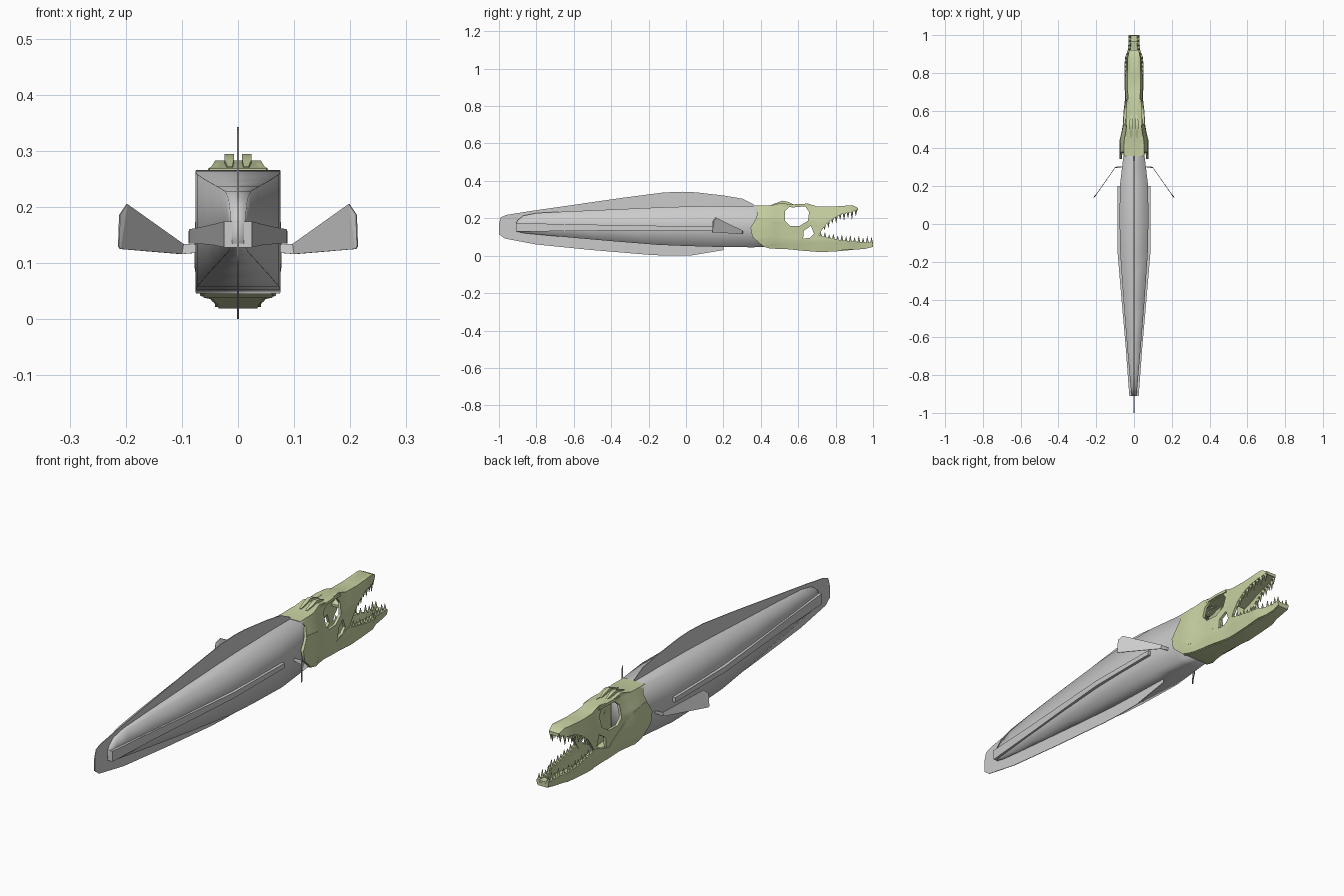
import bpy, bmesh, math
from mathutils import Vector, Matrix

if "Cube" in bpy.data.objects:
    bpy.data.objects.remove(bpy.data.objects["Cube"])


def material(name, rgb):
    m = bpy.data.materials.new(name)
    m.diffuse_color = (*rgb, 1)
    m.use_nodes = True
    m.node_tree.nodes["Principled BSDF"].inputs["Base Color"].default_value = m.diffuse_color
    return m


GREY = material("grey_skin", (0.60, 0.60, 0.60))
BONE = material("pale_green_bone", (0.57, 0.64, 0.36))


def lerp(table, t):
    """Piecewise linear lookup in a list of (position, value)."""
    if t <= table[0][0]:
        return table[0][1]
    for (a, va), (b, vb) in zip(table, table[1:]):
        if t <= b:
            return va + (vb - va) * (t - a) / (b - a)
    return table[-1][1]


def finish(name, bm, mat, angle=None, mirror=False):
    bmesh.ops.recalc_face_normals(bm, faces=bm.faces)
    me = bpy.data.meshes.new(name)
    bm.to_mesh(me)
    bm.free()
    me.materials.append(mat)
    ob = bpy.data.objects.new(name, me)
    bpy.context.collection.objects.link(ob)
    if mirror:
        ob.modifiers.new("mirror", 'MIRROR')
    if angle:
        bpy.ops.object.select_all(action='DESELECT')
        ob.select_set(True)
        bpy.context.view_layer.objects.active = ob
        bpy.ops.object.shade_smooth_by_angle(angle=math.radians(angle))
    return ob


def loft(name, sections, mat, angle=None, mirror=False):
    """Skin equal-length closed sections and cap both ends."""
    bm = bmesh.new()
    rings = [[bm.verts.new(p) for p in s] for s in sections]
    for a, b in zip(rings, rings[1:]):
        for i in range(len(a)):
            j = (i + 1) % len(a)
            bm.faces.new((a[i], a[j], b[j], b[i]))
    bm.faces.new(rings[0])
    bm.faces.new(rings[-1])
    return finish(name, bm, mat, angle, mirror)


def box_section(y, x0, x1, z0, z1):
    return [(x0, y, z0), (x1, y, z0), (x1, y, z1), (x0, y, z1)]


def plate(name, loops, half_thick, mat, width=None, angle=None):
    """Filled side profile (y, z) with holes; width(y, z) bends it outwards and mirrors it."""
    cu = bpy.data.curves.new(name + "_profile", 'CURVE')
    cu.dimensions, cu.fill_mode, cu.extrude = '2D', 'BOTH', half_thick
    for pts in loops:
        sp = cu.splines.new('POLY')
        sp.points.add(len(pts) - 1)
        for p, (u, v) in zip(sp.points, pts):
            p.co = (u, v, 0, 1)
        sp.use_cyclic_u = True
    helper = bpy.data.objects.new(name + "_helper", cu)
    bpy.context.collection.objects.link(helper)
    dg = bpy.context.evaluated_depsgraph_get()
    me = bpy.data.meshes.new_from_object(helper.evaluated_get(dg))
    bpy.data.objects.remove(helper)
    bm = bmesh.new()
    bm.from_mesh(me)
    bmesh.ops.remove_doubles(bm, verts=bm.verts, dist=1e-5)
    if width:
        cuts = [((0.36 + 0.04 * i, 0, 0), (1, 0, 0)) for i in range(17)]
        cuts += [((0, 0.06 + 0.035 * i, 0), (0, 1, 0)) for i in range(7)]
        for co, no in cuts:
            bmesh.ops.bisect_plane(bm, geom=bm.verts[:] + bm.edges[:] + bm.faces[:],
                                   plane_co=co, plane_no=no)
    for v in bm.verts:
        u, w, d = v.co
        v.co = ((width(u, w) if width else 0) + d, u, w)
    return finish(name, bm, mat, angle, bool(width))


# ---- body: boxy section tapering to the tail
BODY = [(0.45, 0.050, 0.048, 0.262), (0.36, 0.056, 0.045, 0.266), (0.20, 0.075, 0.046, 0.266),
        (0.0, 0.076, 0.052, 0.263), (-0.15, 0.073, 0.058, 0.258), (-0.40, 0.056, 0.078, 0.247),
        (-0.65, 0.036, 0.100, 0.236), (-0.80, 0.023, 0.114, 0.228), (-0.87, 0.017, 0.121, 0.214),
        (-0.90, 0.014, 0.128, 0.190), (-0.91, 0.011, 0.135, 0.172)]
body = loft("body", [[(-w, y, a), (w, y, a), (w, y, (a + b) / 2), (w, y, b), (-w, y, b),
                      (-w, y, (a + b) / 2)] for y, w, a, b in BODY], GREY, 100)

# ---- side ridges running along the flanks
RIDGE = [(0.20, 0.088, 0.135, 0.156), (-0.15, 0.087, 0.135, 0.160), (-0.40, 0.066, 0.134, 0.164),
         (-0.65, 0.044, 0.132, 0.169), (-0.91, 0.025, 0.128, 0.174)]
loft("side_ridge", [box_section(y, 0, w, a, b) for y, w, a, b in RIDGE], GREY, 30, True)

# ---- continuous fin around back, tail and belly
plate("median_fin", [[(0.36, 0.275), (0.30, 0.305), (0.20, 0.322), (0.05, 0.339), (-0.02, 0.342),
                      (-0.12, 0.338), (-0.35, 0.308), (-0.60, 0.272), (-0.85, 0.236), (-0.96, 0.218),
                      (-0.99, 0.205), (-1.0, 0.17), (-1.0, 0.115), (-0.97, 0.092), (-0.80, 0.060),
                      (-0.50, 0.030), (-0.20, 0.005), (-0.10, 0.0), (0.02, 0.0), (0.20, 0.030),
                      (0.20, 0.10), (0.36, 0.20)]], 0.0015, GREY)

# ---- fan-shaped pectoral fins on short stalks
FIN = [((0.055, 0.302, 0.132), (0.055, 0.302, 0.120)), ((0.097, 0.300, 0.134), (0.100, 0.296, 0.116)),
       ((0.197, 0.158, 0.205), (0.209, 0.140, 0.125)), ((0.210, 0.143, 0.186), (0.212, 0.140, 0.130))]
bm = bmesh.new()
for n in range(3):
    quad = [FIN[n][0], FIN[n][1], FIN[n + 1][1], FIN[n + 1][0]]
    bm.faces.new([bm.verts.new(p) for p in quad])
bmesh.ops.remove_doubles(bm, verts=bm.verts, dist=1e-5)
bmesh.ops.solidify(bm, geom=bm.faces[:], thickness=0.003)
finish("pectoral_fin", bm, GREY, None, True)

# ---- skull: bent side plates with eye and cheek openings
WIDE = [(0.34, 0.070), (0.45, 0.069), (0.50, 0.053), (0.60, 0.047), (0.67, 0.038),
        (0.72, 0.042), (0.88, 0.041), (0.93, 0.022), (1.0, 0.022)]
TOP = [(0.36, 0.268), (0.46, 0.270), (0.51, 0.283), (0.57, 0.272), (0.65, 0.279),
       (0.70, 0.264), (0.78, 0.262), (0.89, 0.270), (0.92, 0.255)]


def skull_width(y, z):
    return lerp(WIDE, y) * lerp([(0.19, 1), (0.27, 0.66)], z)


def jaw_width(y, z):
    return (lerp(WIDE, y) + 0.002) * lerp([(0.02, 0.78), (0.08, 1), (0.15, 1), (0.22, 0.93)], z)


EYE = [(0.53, 0.24), (0.555, 0.262), (0.636, 0.265), (0.658, 0.235), (0.652, 0.187),
       (0.61, 0.16), (0.555, 0.16), (0.53, 0.187)]
GAP = [(0.63, 0.134), (0.668, 0.16), (0.684, 0.118), (0.663, 0.096), (0.626, 0.091)]
plate("skull_side", [TOP + [(0.915, 0.245), (0.88, 0.232), (0.83, 0.222), (0.79, 0.202),
                            (0.75, 0.170), (0.725, 0.135), (0.70, 0.09), (0.60, 0.07), (0.45, 0.08),
                            (0.37, 0.11), (0.345, 0.15), (0.375, 0.20), (0.385, 0.24)], EYE, GAP],
      0.006, BONE, skull_width, 50)

# ---- skull roof and palate
roof = [(y, skull_width(y, z) + 0.004, z) for y, z in TOP]
loft("skull_roof", [box_section(y, -w, w, z - 0.014, z) for y, w, z in roof], BONE, 40)
PALATE = [(0.70, 0.185), (0.78, 0.212), (0.83, 0.226), (0.88, 0.236), (0.92, 0.244)]
loft("palate", [box_section(y, -lerp(WIDE, y) * 0.85, lerp(WIDE, y) * 0.85, z, z + 0.010)
                for y, z in PALATE], BONE, 40)

# ---- brow knobs and cheek flares
BROW = [(0.455, 0.006, 0.272), (0.49, 0.011, 0.284), (0.515, 0.011, 0.294),
        (0.545, 0.010, 0.288), (0.575, 0.005, 0.274)]
loft("brow_knob", [box_section(y, 0.013 - w / 2, 0.013 + w, 0.262, z) for y, w, z in BROW],
     BONE, 40, True)
SHELF = [(0.46, 0.028, 0.264), (0.52, 0.036, 0.272), (0.60, 0.036, 0.276), (0.66, 0.032, 0.274)]
loft("brow_shelf", [box_section(y, 0.015, w + 0.006, z - 0.012, z) for y, w, z in SHELF],
     BONE, 40, True)

# ---- lower jaw: side plates and floor
JAW_TOP = [(0.70, 0.112), (0.76, 0.096), (0.83, 0.083), (0.90, 0.076), (0.96, 0.070), (1.0, 0.072)]
JAW_LOW = [(0.41, 0.052), (0.45, 0.041), (0.54, 0.038), (0.62, 0.030), (0.72, 0.022),
           (0.80, 0.026), (0.90, 0.035), (0.96, 0.040), (1.0, 0.050)]
plate("lower_jaw_side", [[(0.345, 0.15), (0.355, 0.10)] + JAW_LOW + JAW_TOP[::-1] +
                         [(0.685, 0.105), (0.655, 0.092), (0.61, 0.085), (0.59, 0.105), (0.56, 0.125),
                          (0.50, 0.165), (0.45, 0.195), (0.38, 0.205)]],
      0.006, BONE, jaw_width, 50)
loft("lower_jaw_floor", [box_section(y, -jaw_width(y, z), jaw_width(y, z), z - 0.003, z + 0.012)
                         for y, z in JAW_LOW], BONE, 40)
loft("jaw_tip", [box_section(y, -0.026, 0.026, z, 0.070)
                 for y, z in ((0.965, 0.040), (0.999, 0.050))], BONE, 40)


# ---- teeth
def teeth(name, line, width, count, y0, y1, size, sign):
    bm = bmesh.new()
    for i in range(count):
        y = y0 + (y1 - y0) * i / (count - 1)
        z = lerp(line, y)
        h = size * (1.0 if i % 2 else 0.75) * (0.8 + 0.4 * i / count)
        centre = Vector((width(y, z) - 0.001, y, z + sign * (h / 2 - 0.004)))
        rot = Matrix.Rotation(0 if sign > 0 else math.pi, 4, 'X')
        bmesh.ops.create_cone(bm, cap_ends=True, segments=6, radius1=0.0075, radius2=0.0008,
                              depth=h, matrix=Matrix.Translation(centre) @ rot)
    finish(name, bm, BONE, 70, True)


GUM = [(0.72, 0.135), (0.75, 0.170), (0.79, 0.202), (0.83, 0.222), (0.88, 0.232), (0.915, 0.245)]
teeth("lower_teeth", JAW_TOP, jaw_width, 13, 0.72, 0.992, 0.034, 1)
teeth("upper_teeth", GUM, skull_width, 9, 0.74, 0.908, 0.040, -1)
